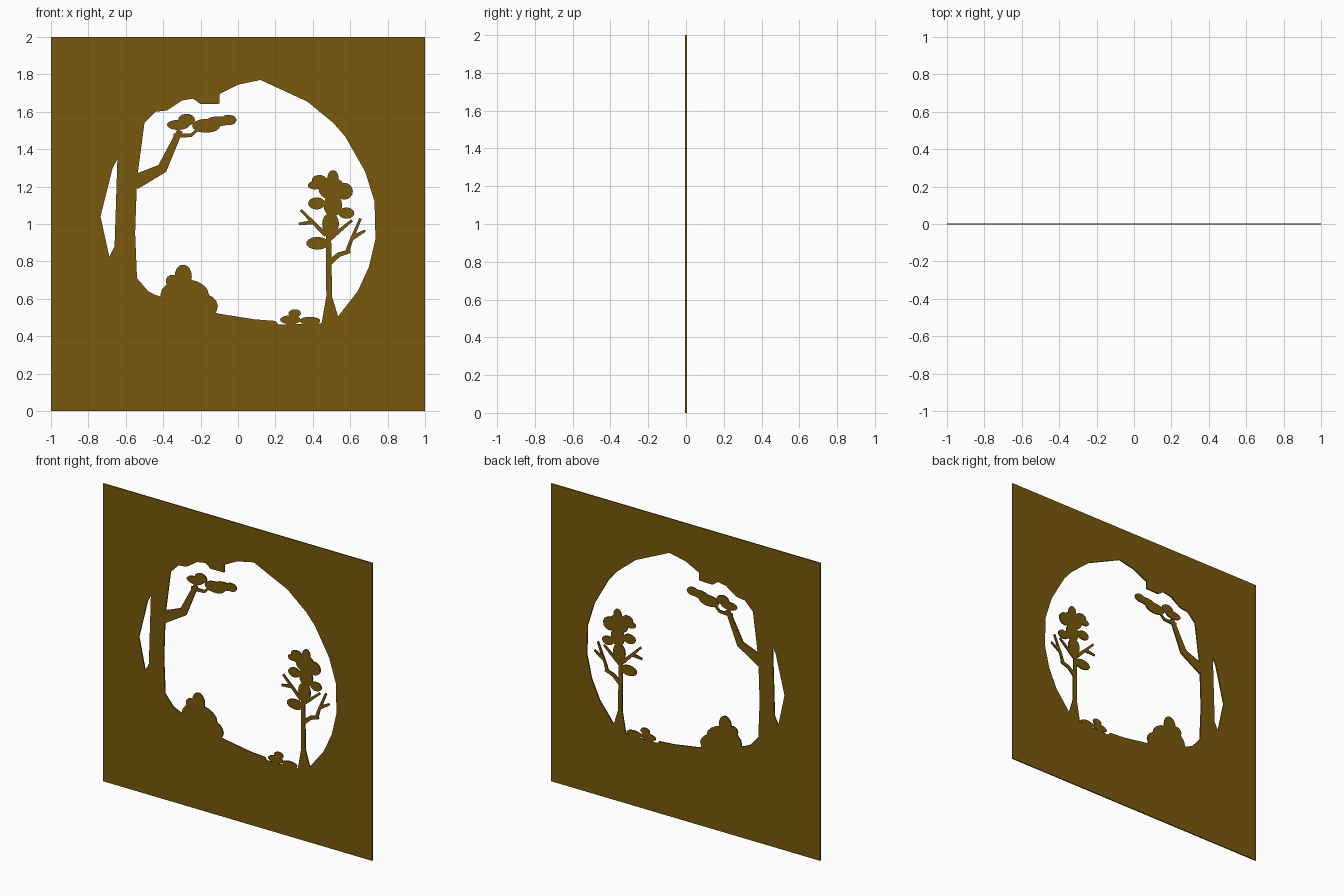
import bpy, bmesh
from math import sin, cos, pi
from mathutils import Vector, geometry

if "Cube" in bpy.data.objects:
    bpy.data.objects.remove(bpy.data.objects["Cube"])

HALF = 0.004   # half of the sheet thickness


def lobe(x, z, rx, rz, n=18):
    return [(x + rx * cos(2 * pi * i / n), z + rz * sin(2 * pi * i / n)) for i in range(n)]


def ribbon(*path, start=0.024, end=0.014):
    pts = [Vector(p) for p in path]
    last = len(pts) - 1
    left, right = [], []
    for i, p in enumerate(pts):
        d = (pts[min(i + 1, last)] - pts[max(i - 1, 0)]).normalized()
        side = Vector((-d.y, d.x)) * (start + (end - start) * i / last) / 2
        left.append(tuple(p + side))
        right.append(tuple(p - side))
    return left + right[::-1]


def inside(p, poly):
    hit = False
    for (x1, z1), (x2, z2) in zip(poly, poly[1:] + poly[:1]):
        if (z1 > p.y) != (z2 > p.y) and p.x < (x2 - x1) * (p.y - z1) / (z2 - z1) + x1:
            hit = not hit
    return hit


# Panel outline and the two openings
square = [(-1, 0), (1, 0), (1, 2), (-1, 2)]
rim = [(0.12, 1.77), (0.37, 1.655), (0.51, 1.54), (0.575, 1.465), (0.68, 1.28),
       (0.73, 1.12), (0.735, 0.92), (0.70, 0.77), (0.64, 0.64), (0.53, 0.50)]
ground = [(0.44, 0.468), (0.215, 0.463), (0.20, 0.482), (0.09, 0.49), (-0.10, 0.52), (-0.44, 0.62)]
left_edge = [(-0.48, 0.64), (-0.54, 0.71), (-0.55, 0.95), (-0.54, 1.24), (-0.50, 1.54), (-0.44, 1.60)]
hanging_leaves = [(-0.38, 1.607), (-0.30, 1.66), (-0.24, 1.67), (-0.20, 1.641),
                  (-0.10, 1.643), (-0.10, 1.695), (0, 1.745)]
side_hole = [(-0.645, 1.345), (-0.67, 1.30), (-0.735, 1.04), (-0.688, 0.825), (-0.66, 0.88)]
holes = [rim + ground + left_edge + hanging_leaves, side_hole]

# Bushes on the ground
left_bush = [lobe(-0.293, 0.72, 0.046, 0.063), lobe(-0.35, 0.695, 0.036, 0.034),
             lobe(-0.285, 0.62, 0.13, 0.085), lobe(-0.22, 0.56, 0.112, 0.075)]
small_bush = [lobe(0.303, 0.522, 0.033, 0.022), lobe(0.28, 0.488, 0.055, 0.024),
              lobe(0.385, 0.482, 0.055, 0.022)]

# Left tree: forked branch with a flat crown
left_branch = [ribbon((-0.555, 1.222), (-0.405, 1.297), (-0.31, 1.50), start=0.08, end=0.03),
               ribbon((-0.345, 1.472), (-0.25, 1.474), (-0.20, 1.52))]
left_foliage = [lobe(-0.32, 1.53, 0.06, 0.027), lobe(-0.275, 1.557, 0.045, 0.032),
                lobe(-0.17, 1.525, 0.075, 0.037), lobe(-0.10, 1.55, 0.07, 0.026),
                lobe(-0.05, 1.556, 0.042, 0.028)]

# Right tree: flared trunk, side twigs and rounded crown
right_trunk = [[(0.445, 0.46), (0.54, 0.49), (0.503, 0.61), (0.497, 1.0), (0.47, 1.0), (0.472, 0.61)]]
right_branches = [ribbon((0.485, 0.79), (0.54, 0.837), (0.60, 0.855), start=0.03, end=0.02),
                  ribbon((0.583, 0.845), (0.60, 0.90), (0.655, 1.03)),
                  ribbon((0.61, 0.925), (0.68, 0.965)),
                  ribbon((0.49, 0.92), (0.61, 1.02)),
                  ribbon((0.47, 0.94), (0.335, 1.075)),
                  ribbon((0.40, 1.01), (0.325, 1.0))]
right_foliage = [lobe(0.508, 1.245, 0.03, 0.043), lobe(0.435, 1.235, 0.04, 0.027),
                 lobe(0.41, 1.207, 0.037, 0.022), lobe(0.50, 1.19, 0.07, 0.06),
                 lobe(0.568, 1.175, 0.046, 0.045), lobe(0.42, 1.11, 0.045, 0.032),
                 lobe(0.507, 1.10, 0.05, 0.06), lobe(0.58, 1.058, 0.042, 0.03),
                 lobe(0.495, 1.0, 0.045, 0.06), lobe(0.425, 0.897, 0.06, 0.034)]

parts = {"left_bush": left_bush, "small_bush": small_bush, "left_branch": left_branch,
         "left_foliage": left_foliage, "right_trunk": right_trunk,
         "right_branches": right_branches, "right_foliage": right_foliage}

# Triangulate every outline together so that the parts join without overlap
outlines = [square] + holes + [p for group in parts.values() for p in group]
points, edges = [], []
for poly in outlines:
    base, n = len(points), len(poly)
    points += [Vector(p) for p in poly]
    edges += [(base + i, base + (i + 1) % n) for i in range(n)]
verts, _, tris, *_ = geometry.delaunay_2d_cdt(points, edges, [], 0, 1e-5)

# Give each triangle to one part
owned, edge_use = {name: [] for name in ["panel", *parts]}, {}
for tri in tris:
    mid = (verts[tri[0]] + verts[tri[1]] + verts[tri[2]]) / 3
    owner = "panel"
    if any(inside(mid, h) for h in holes):
        owner = next((k for k, g in parts.items() if any(inside(mid, p) for p in g)), None)
    if owner:
        owned[owner].append(tri)
        for i in range(3):
            key = frozenset((tri[i], tri[i - 1]))
            edge_use[key] = edge_use.get(key, 0) + 1

wood = bpy.data.materials.new("wood")
wood.diffuse_color = (0.19, 0.10, 0.004, 1)
wood.use_nodes = True
wood.node_tree.nodes["Principled BSDF"].inputs["Base Color"].default_value = wood.diffuse_color


def build_sheet(name, faces):
    # Front, back and walls along the cut edges
    bm = bmesh.new()
    made = {}

    def v(i, y):
        if (i, y) not in made:
            made[i, y] = bm.verts.new((verts[i].x, y, verts[i].y))
        return made[i, y]

    for tri in faces:
        a, b, c = (verts[i] for i in tri)
        if (b - a).cross(c - a) < 0:
            tri = tri[::-1]
        bm.faces.new([v(i, -HALF) for i in tri])
        bm.faces.new([v(i, HALF) for i in reversed(tri)])
        for i in range(3):
            p, q = tri[i - 1], tri[i]
            if edge_use[frozenset((p, q))] == 1:
                bm.faces.new([v(q, -HALF), v(p, -HALF), v(p, HALF), v(q, HALF)])
    mesh = bpy.data.meshes.new(name)
    bm.to_mesh(mesh)
    bm.free()
    mesh.materials.append(wood)
    bpy.context.collection.objects.link(bpy.data.objects.new(name, mesh))


for name, faces in owned.items():
    build_sheet(name, faces)
